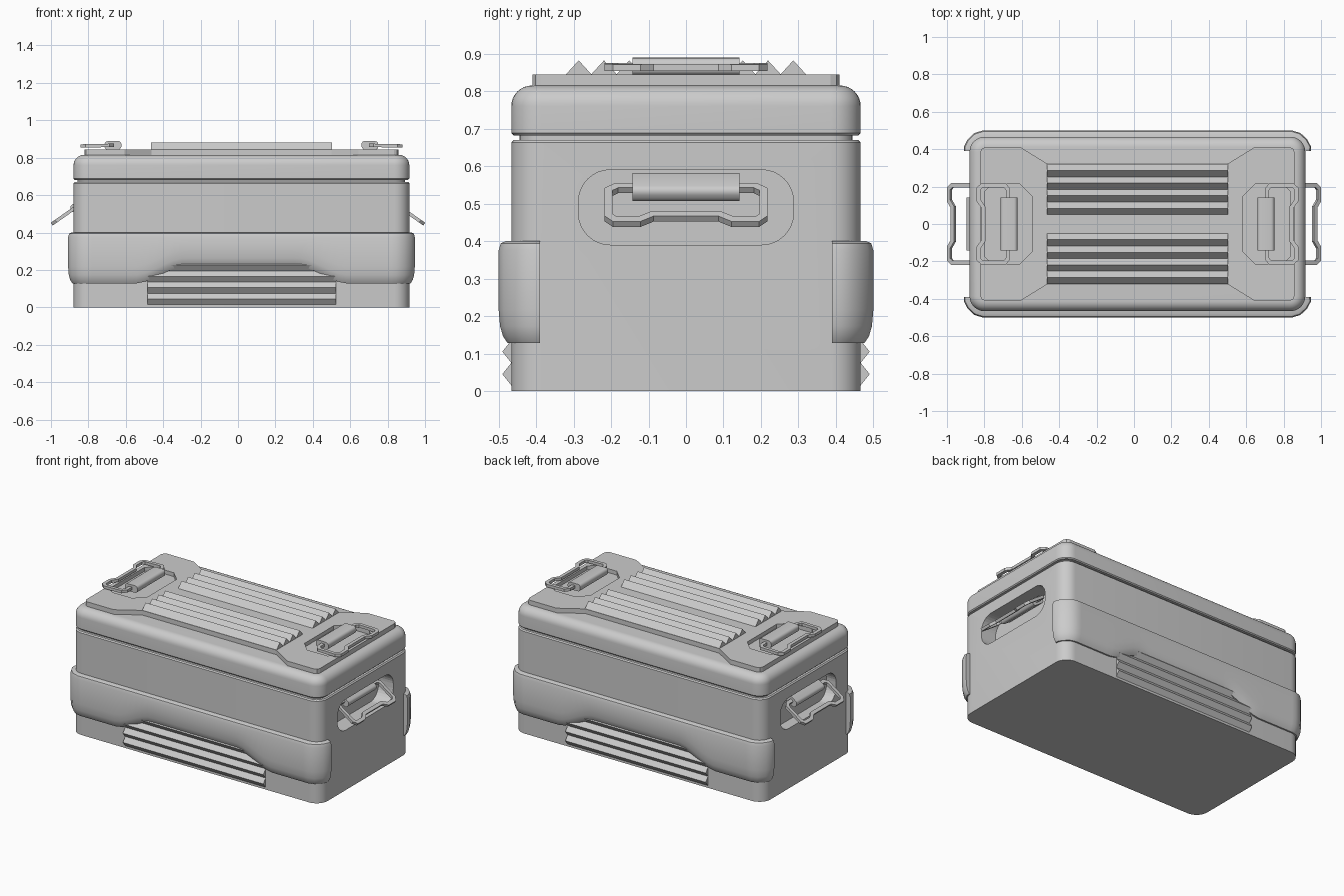
import bpy, bmesh, math
from mathutils import Vector

if "Cube" in bpy.data.objects:
    bpy.data.objects.remove(bpy.data.objects["Cube"])

CX, HX, HY = 0.0185, 0.8975, 0.466   # body centre in x, half sizes


def loft(name, loops, smooth=True):
    """Bridge equal-sized closed loops and cap both ends."""
    bm = bmesh.new()
    rows = [[bm.verts.new(p) for p in loop] for loop in loops]
    n = len(rows[0])
    for a, b in zip(rows, rows[1:]):
        for i in range(n):
            j = (i + 1) % n
            bm.faces.new((a[i], a[j], b[j], b[i]))
    bm.faces.new(rows[0][::-1])
    bm.faces.new(rows[-1])
    bmesh.ops.recalc_face_normals(bm, faces=bm.faces)
    me = bpy.data.meshes.new(name)
    bm.to_mesh(me)
    bm.free()
    ob = bpy.data.objects.new(name, me)
    bpy.context.collection.objects.link(ob)
    activate(ob)
    if smooth:
        bpy.ops.object.shade_smooth_by_angle(angle=math.radians(35))
    return ob


def activate(ob):
    bpy.ops.object.select_all(action='DESELECT')
    ob.select_set(True)
    bpy.context.view_layer.objects.active = ob


def rounded_rect(hx, hy, r, seg=8):
    pts = []
    for k, (sx, sy) in enumerate(((1, 1), (-1, 1), (-1, -1), (1, -1))):
        for i in range(seg + 1):
            a = math.pi / 2 * (k + i / seg)
            pts.append((sx * (hx - r) + r * math.cos(a), sy * (hy - r) + r * math.sin(a)))
    return pts


def rounded_block(name, layers, r=0.08):
    """Stack of rounded rectangles from (inset, z) pairs."""
    return loft(name, [[(CX + x, y, z) for x, y in rounded_rect(HX - d, HY - d, r - d)]
                       for d, z in layers])


def cut(ob, cutter):
    cutter.hide_render = True
    m = ob.modifiers.new("cut", 'BOOLEAN')
    m.operation, m.solver, m.object = 'DIFFERENCE', 'EXACT', cutter
    activate(ob)
    # keep the cut ahead of any shading modifier
    bpy.ops.object.modifier_move_to_index(modifier=m.name, index=0)
    bpy.ops.object.modifier_apply(modifier=m.name)
    bpy.data.objects.remove(cutter)


# Body, seal groove and lid
body = rounded_block("body", [(0, 0), (0, 0.663), (0.007, 0.67)])
rounded_block("seal", [(0.022, 0.66), (0.022, 0.70)])
arc = [(0.055 * (1 - math.cos(a)), 0.76 + 0.055 * math.sin(a))
       for a in (math.pi / 2 * i / 8 for i in range(9))]
rounded_block("lid", [(0.006, 0.682), (0, 0.688)] + arc)

# Side pockets behind the carry handles
for s in (1, -1):
    rr = rounded_rect(0.287, 0.10, 0.085)
    cut(body, loft("pocket_cutter", [[(x, y, 0.49 + z) for y, z in rr]
                                     for x in (s * 0.81, s * 1.1)], False))

# Raised lid panel, narrower in the middle, with a pocket at each end
quarter = [(0.482, 0.322), (0.625, 0.41), (0.815, 0.41), (0.832, 0.402), (0.84, 0.385)]
half = quarter + [(x, -y) for x, y in quarter[::-1]]
outline = half + [(-x, -y) for x, y in half]
panel = loft("lid_panel", [[(CX + x, y, z) for x, y in outline] for z in (0.81, 0.845)], False)
pocket = [(0.565, 0.15), (0.63, 0.215), (0.775, 0.215), (0.815, 0.175)]
pocket += [(x, -y) for x, y in pocket[::-1]]
for s in (1, -1):
    cut(panel, loft("panel_cutter", [[(CX + s * x, y, z) for x, y in pocket]
                                     for z in (0.82, 0.9)], False))


def ridges(name, start, pitch, count, height, x0, x1, place):
    """Saw-tooth strip along x; place maps (across, up) to (y, z)."""
    prof = [(start, -0.01)]
    for i in range(count):
        prof += [(start + i * pitch, 0), (start + (i + 0.5) * pitch, height)]
    prof += [(start + count * pitch, 0), (start + count * pitch, -0.01)]
    loft(name, [[(x, *place(a, h)) for a, h in prof] for x in (x0, x1)], False)


# Grip ridges on the lid and on the lower front and back
for s, side in ((-1, "front"), (1, "back")):
    ridges(f"lid_ridges_{side}", 0.05, 0.0675, 4, 0.037, -0.465, 0.502,
           lambda a, h: (s * a, 0.845 + h))
    ridges(f"{side}_ridges", 0.015, 0.06, 4, 0.024, -0.485, 0.525,
           lambda a, h: (s * (HY + h), a))


# Protective bands wrapping the front and back corners
def band_bottom(x):
    t = min(max((0.57 - abs(x)) / 0.27, 0), 1)
    return 0.128 + 0.09 * t * t * (3 - 2 * t)


corner = [(0.927, 0.39), (0.927, 0.415), (0.909, 0.45), (0.872, 0.486), (0.827, 0.5)]
path = corner + [(0.8 - 1.6 * i / 40, 0.5) for i in range(41)] + [(-x, y) for x, y in corner[::-1]]
for s, side in ((-1, "front"), (1, "back")):
    loops = []
    for i, (x, y) in enumerate(path):
        a, b = path[max(i - 1, 0)], path[min(i + 1, len(path) - 1)]
        t = Vector((b[0] - a[0], b[1] - a[1])).normalized()
        n = Vector((t.y, -t.x))
        if n.dot(Vector((x, y))) < 0:
            n = -n
        zb = band_bottom(x)
        sec = [(-0.06, 0.40), (-0.02, 0.40), (-0.006, 0.394), (0, 0.375), (0, zb + 0.09),
               (-0.004, zb + 0.045), (-0.012, zb + 0.018), (-0.024, zb), (-0.06, zb)]
        loops.append([(CX + x + n.x * d, s * (y + n.y * d), z) for d, z in sec])
    loft(f"{side}_band", loops)


def handle(name, place):
    """Grip barrel plus flat bail; place maps (out, across, up) to the world."""
    grip = [(0.045 + x, z) for x, z in rounded_rect(0.045, 0.023, 0.018, 4)]
    loft(name + "_grip", [[place(u, v, w) for u, w in grip] for v in (-0.143, 0.143)])
    p = [(0.05, 0.13), (0.05, 0.185), (0.068, 0.207), (0.187, 0.207), (0.207, 0.19),
         (0.207, 0.125), (0.182, 0.09)]
    p = [Vector(q) for q in p + [(u, -v) for u, v in p[::-1]]]
    loops = []
    for i, q in enumerate(p):
        d0 = (q - p[i - 1]).normalized() if i else (p[1] - q).normalized()
        d1 = (p[i + 1] - q).normalized() if i < len(p) - 1 else d0
        t = (d0 + d1).normalized()
        n = Vector((-t.y, t.x)) * 0.011 / max(t.dot(d1), 0.5)
        loops.append([place(q.x + k * n.x, q.y + k * n.y, w)
                      for k, w in ((1, -0.009), (1, 0.009), (-1, 0.009), (-1, -0.009))])
    loft(name + "_bail", loops, False)


# Two handles lying on the lid, two tilted out of the side pockets
ca, sa = math.cos(math.radians(35)), math.sin(math.radians(35))
for s, side in ((1, "right"), (-1, "left")):
    handle(f"lid_handle_{side}",
           lambda u, v, w: (CX + s * (0.642 + u), v, 0.867 + w - 0.02 * u))
    handle(f"side_handle_{side}",
           lambda u, v, w: (s * (0.817 + u * ca + w * sa), v, 0.57 - u * sa + w * ca))
